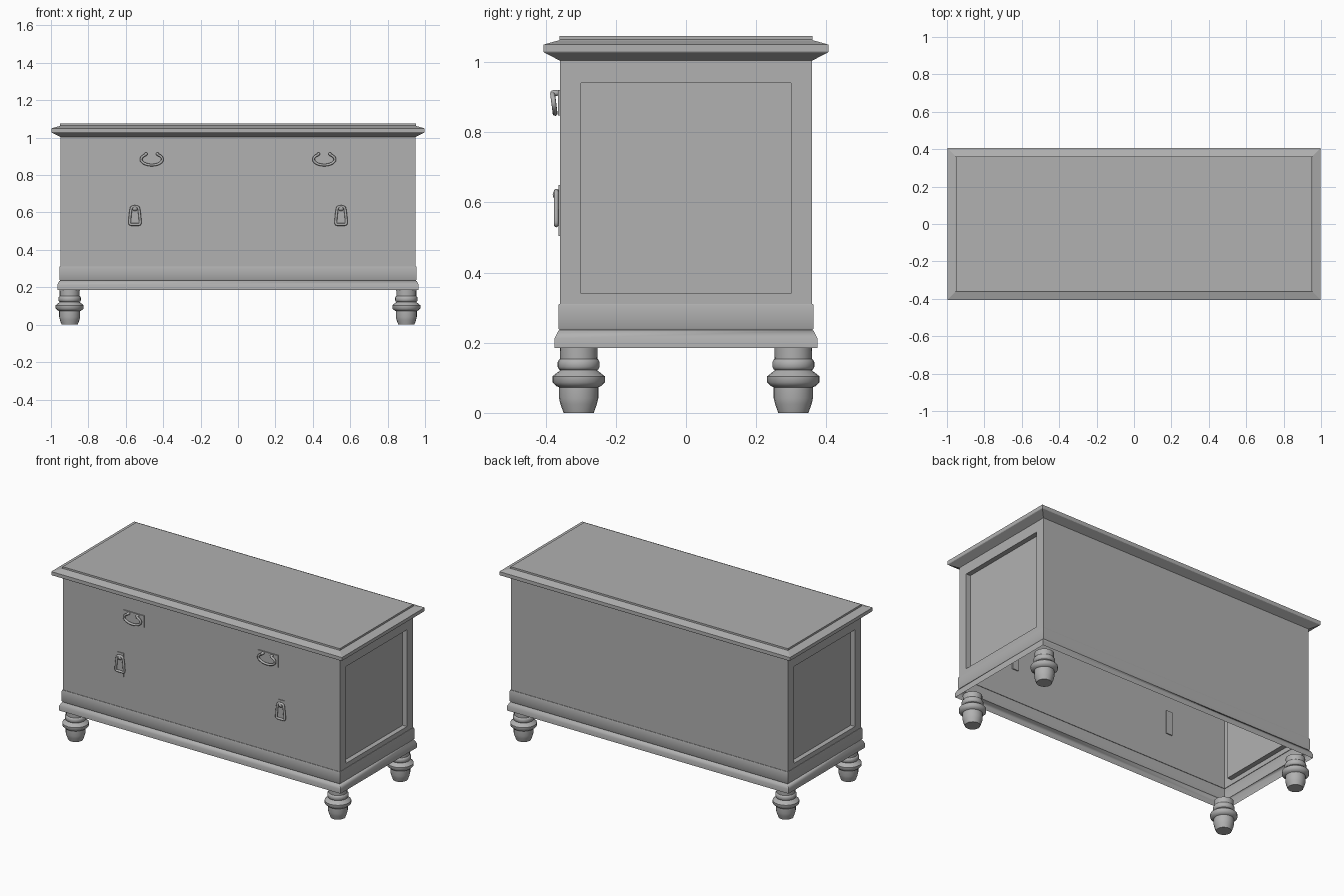
import bpy, bmesh, math

if "Cube" in bpy.data.objects:
    bpy.data.objects.remove(bpy.data.objects["Cube"])

HX, HY = 0.95, 0.359          # half width and half depth of the chest body

# Darker grey finish for every part
finish = bpy.data.materials.new("grey_finish")
finish.diffuse_color = (0.44, 0.44, 0.44, 1)
finish.use_nodes = True
finish.node_tree.nodes["Principled BSDF"].inputs["Base Color"].default_value = finish.diffuse_color


def add_mesh(name, bm, smooth=None):
    me = bpy.data.meshes.new(name)
    bm.to_mesh(me)
    bm.free()
    me.materials.append(finish)
    ob = bpy.data.objects.new(name, me)
    bpy.context.collection.objects.link(ob)
    if smooth:
        shade(ob, smooth)
    return ob


def select(ob):
    bpy.ops.object.select_all(action='DESELECT')
    ob.select_set(True)
    bpy.context.view_layer.objects.active = ob


def shade(ob, angle):
    select(ob)
    bpy.ops.object.shade_smooth_by_angle(angle=math.radians(angle))


def bridge(bm, rings):
    n = len(rings[0])
    for a, b in zip(rings, rings[1:]):
        for i in range(n):
            j = (i + 1) % n
            bm.faces.new((a[i], a[j], b[j], b[i]))


def rect_loft(profile, cap=False):
    """Sweep a profile of (outward offset, z), bottom to top, round the body."""
    bm = bmesh.new()
    rings = [[bm.verts.new((sx * (HX + o), sy * (HY + o), z))
              for sx, sy in ((-1, -1), (1, -1), (1, 1), (-1, 1))] for o, z in profile]
    bridge(bm, rings)
    if cap:
        bm.faces.new(rings[-1])
    return bm


def lathe(name, profile, x, y, sides=20):
    bm = bmesh.new()
    turn = [2 * math.pi * i / sides for i in range(sides)]
    rings = [[bm.verts.new((x + r * math.cos(t), y + r * math.sin(t), z)) for t in turn]
             for r, z in profile]
    bridge(bm, rings)
    bm.faces.new(rings[0][::-1])
    bm.faces.new(rings[-1])
    return add_mesh(name, bm, 50)


def box(name, lo, hi):
    bm = bmesh.new()
    bmesh.ops.create_cube(bm, size=1)
    for v in bm.verts:
        v.co = [(a + b) / 2 + c * (b - a) for a, b, c in zip(lo, hi, v.co)]
    return add_mesh(name, bm)


def tube(name, pts, radius, cyclic=False):
    cu = bpy.data.curves.new(name, 'CURVE')
    cu.dimensions = '3D'
    cu.bevel_depth = radius
    cu.bevel_resolution = 2
    cu.use_fill_caps = True
    cu.materials.append(finish)
    sp = cu.splines.new('NURBS')
    sp.points.add(len(pts) - 1)
    for p, co in zip(sp.points, pts):
        p.co = (*co, 1)
    sp.order_u = 3
    sp.resolution_u = 4
    sp.use_cyclic_u = cyclic
    sp.use_endpoint_u = not cyclic
    ob = bpy.data.objects.new(name, cu)
    bpy.context.collection.objects.link(ob)
    select(ob)
    bpy.ops.object.convert(target='MESH')
    shade(bpy.context.view_layer.objects.active, 50)


def knob(name, loc, radius, depth):
    bm = bmesh.new()
    bmesh.ops.create_uvsphere(bm, u_segments=12, v_segments=8, radius=radius)
    for v in bm.verts:
        v.co = (v.co.x + loc[0], v.co.y * depth / radius + loc[1], v.co.z + loc[2])
    add_mesh(name, bm, 60)


# Body: open-bottomed walls with a recessed panel in each end
bm = rect_loft([(0, 0.311), (0, 1.004)])
bm.normal_update()
ends = [f for f in bm.faces if abs(f.normal.x) > 0.9]
bmesh.ops.inset_individual(bm, faces=ends, thickness=0.05)
for f in ends:
    mid = f.calc_center_median()
    for v in f.verts:
        v.co.y = math.copysign(0.30, v.co.y)
        v.co.z = 0.94 if v.co.z > mid.z else 0.34
for f in bmesh.ops.extrude_discrete_faces(bm, faces=ends)['faces']:
    for v in f.verts:
        v.co.x -= math.copysign(0.03, v.co.x)
add_mesh("chest_body", bm)

# Base moulding: rounded band above a splayed plinth, open underneath
add_mesh("base_moulding", rect_loft([
    (0.016, 0.185), (0.016, 0.212), (0.005, 0.234), (0.001, 0.236),
    (0.005, 0.241), (0.005, 0.305), (0.003, 0.311), (0, 0.311)]), 60)

# Lid: moulded edge with a raised top
add_mesh("lid", rect_loft([
    (0, 1.004), (0.045, 1.027), (0.047, 1.03), (0.047, 1.05), (0.004, 1.062),
    (0.001, 1.064), (0.001, 1.075)], cap=True))

# Turned feet
foot = [(0.043, 0), (0.052, 0.025), (0.056, 0.042), (0.056, 0.073), (0.063, 0.076),
        (0.075, 0.087), (0.075, 0.104), (0.056, 0.119), (0.052, 0.122), (0.056, 0.124),
        (0.060, 0.131), (0.060, 0.145), (0.055, 0.153), (0.053, 0.154), (0.054, 0.187)]
for sx, side in ((-1, "left"), (1, "right")):
    for sy, end in ((-1, "front"), (1, "back")):
        lathe(f"{end}_{side}_foot", foot, sx * 0.90, sy * 0.306)

for s, side in ((-1, "left"), (1, "right")):
    # Upper bail pull: thin plate, open oval ring and two posts
    cx = s * 0.461
    box(f"{side}_pull_plate", (cx - 0.070, -0.365, 0.848), (cx + 0.070, -0.354, 0.921))
    arc = [math.radians(125 + i * 290 / 14) for i in range(15)]
    tube(f"{side}_pull_ring", [(cx + 0.058 * math.cos(t), -0.377 - 0.004 * math.sin(t),
                                0.884 + 0.031 * math.sin(t)) for t in arc], 0.007)
    for t in (-1, 1):
        knob(f"{side}_pull_post", (cx + t * 0.031, -0.373, 0.912), 0.009, 0.014)

    # Lower drop pull: narrow plate, trapezoid loop and a pivot
    cx = s * 0.551
    box(f"{side}_drop_plate", (cx - 0.021, -0.363, 0.505), (cx + 0.021, -0.353, 0.65))
    half = [(0.016, 0.632), (0.022, 0.618), (0.029, 0.550), (0.027, 0.536), (0.012, 0.536)]
    path = [(-x, z) for x, z in half] + [(x, z) for x, z in reversed(half)]
    tube(f"{side}_drop_loop", [(cx + x, -0.370, z) for x, z in path], 0.007, True)
    knob(f"{side}_drop_pivot", (cx, -0.366, 0.622), 0.015, 0.014)
